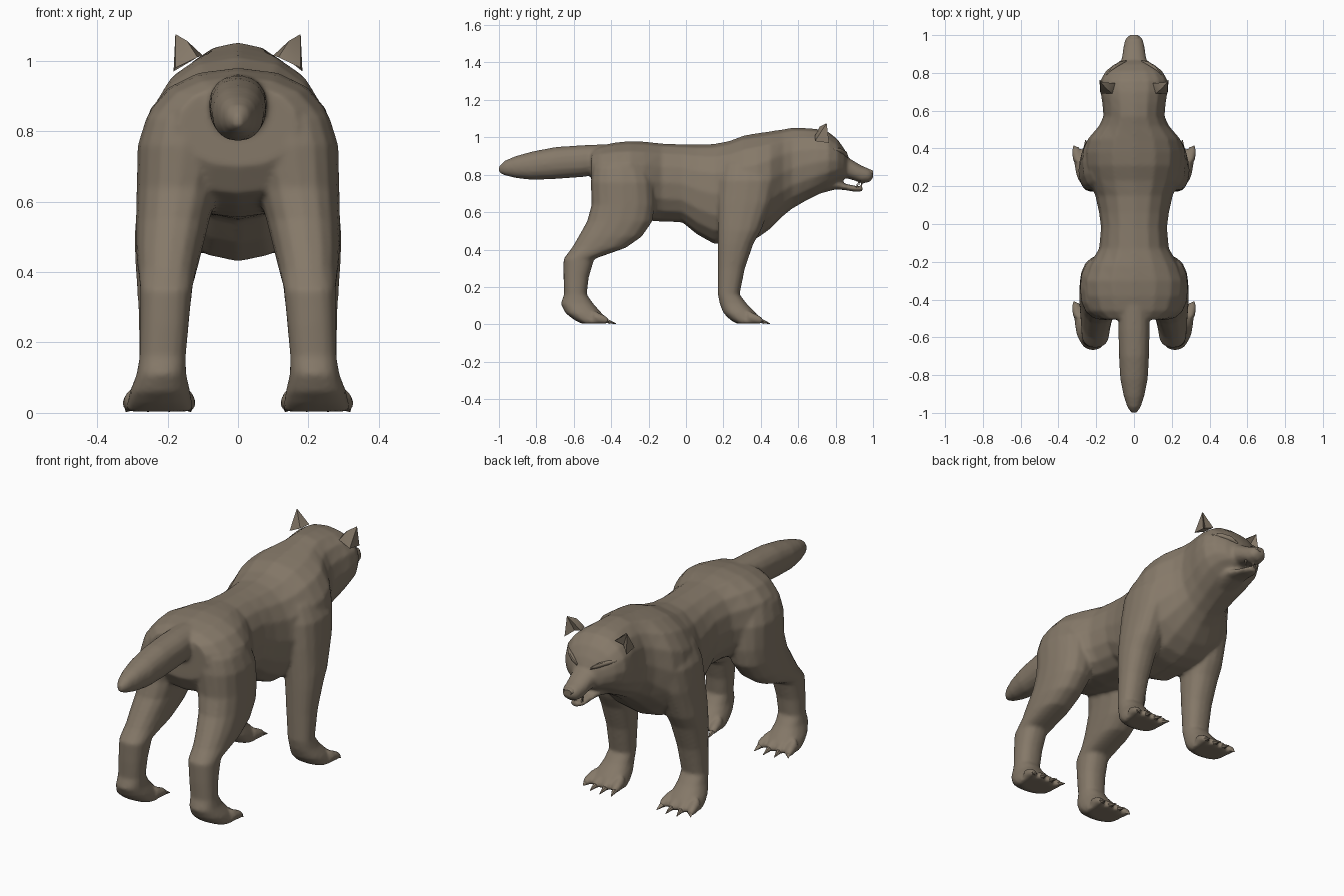
import bpy, bmesh, math
from mathutils import Vector

fur = bpy.data.materials.new("brown_grey_fur")
fur.diffuse_color = (0.235, 0.19, 0.14, 1)


def loft(bm, rings, n=16):
    """Skin a list of rings (each a list of points) and cap both ends."""
    loops = [[bm.verts.new(p) for p in r] for r in rings]
    for a, b in zip(loops, loops[1:]):
        for i in range(n):
            j = (i + 1) % n
            bm.faces.new((a[i], a[j], b[j], b[i]))
    bm.faces.new(loops[0][::-1])
    bm.faces.new(loops[-1])


def oval(n, power):
    """Unit superellipse points."""
    for i in range(n):
        t = 2 * math.pi * i / n
        c, s = math.cos(t), math.sin(t)
        yield (math.copysign(abs(c) ** power, c), math.copysign(abs(s) ** power, s))


def along_y(spec, n=16, power=0.9, x=0):
    """Upright rings: y, bottom z, top z, half width."""
    return [[(x + hw * u, y, (zb + zt) / 2 + (zt - zb) / 2 * v) for u, v in oval(n, power)]
            for y, zb, zt, hw in spec]


def along_z(spec, side, n=16, power=0.85):
    """Level rings: z, back y, front y, inner x, outer x."""
    return [[(side * ((x0 + x1) / 2 + (x1 - x0) / 2 * u), (y0 + y1) / 2 + (y1 - y0) / 2 * v, z)
             for u, v in oval(n, power)] for z, y0, y1, x0, x1 in spec]


def finish(name, bm, angle=50):
    bmesh.ops.recalc_face_normals(bm, faces=bm.faces)
    me = bpy.data.meshes.new(name)
    bm.to_mesh(me)
    bm.free()
    ob = bpy.data.objects.new(name, me)
    bpy.context.collection.objects.link(ob)
    me.materials.append(fur)
    bpy.ops.object.select_all(action='DESELECT')
    ob.select_set(True)
    bpy.context.view_layer.objects.active = ob
    bpy.ops.object.shade_smooth_by_angle(angle=math.radians(angle))
    return ob


torso = [(-.505, .70, .93, .17), (-.46, .62, .955, .235), (-.38, .59, .972, .265),
         (-.30, .57, .98, .27), (-.22, .555, .977, .24), (-.13, .55, .967, .185),
         (-.02, .545, .963, .175), (.06, .48, .962, .185), (.15, .43, .965, .205),
         (.23, .435, .98, .24), (.31, .44, 1.01, .262), (.38, .46, 1.022, .265),
         (.45, .51, 1.032, .245), (.52, .58, 1.043, .185), (.57, .62, 1.052, .162),
         (.64, .66, 1.05, .168), (.70, .69, 1.045, .178), (.76, .725, 1.03, .178),
         (.81, .76, .99, .15), (.845, .775, .94, .105), (.865, .79, .90, .06)]
tail = [(-.36, .86, .965, .05), (-.46, .80, .962, .08), (-.56, .787, .958, .083),
        (-.70, .777, .948, .08), (-.82, .772, .925, .073), (-.91, .782, .90, .055),
        (-.97, .797, .875, .035), (-1.0, .812, .845, .014)]
muzzle = [(.78, .78, .93, .09), (.84, .785, .905, .075), (.89, .772, .878, .063),
          (.94, .755, .848, .056), (.98, .76, .832, .046), (1.0, .782, .815, .026)]
jaw = [(.72, .70, .80, .08), (.80, .722, .775, .065), (.85, .718, .752, .05),
       (.91, .708, .740, .04), (.945, .712, .737, .022)]
hind_leg = [(.92, -.46, -.24, .04, .19), (.84, -.50, -.20, .03, .26), (.76, -.51, -.17, .03, .285),
            (.64, -.505, -.165, .055, .288), (.55, -.53, -.18, .08, .29), (.47, -.575, -.235, .10, .29),
            (.41, -.61, -.32, .115, .285), (.35, -.655, -.49, .13, .278), (.25, -.655, -.52, .14, .278),
            (.16, -.652, -.53, .148, .28), (.11, -.67, -.495, .147, .288), (.06, -.645, -.45, .135, .308),
            (.025, -.60, -.43, .13, .315), (.004, -.56, -.43, .13, .315)]
front_leg = [(.93, .25, .43, .05, .18), (.85, .19, .47, .06, .235), (.77, .175, .485, .07, .272),
             (.65, .17, .46, .10, .283), (.5, .17, .40, .11, .294), (.43, .17, .36, .12, .292),
             (.3, .17, .315, .135, .283), (.16, .17, .287, .148, .28), (.11, .18, .325, .147, .288),
             (.06, .20, .375, .135, .308), (.025, .235, .395, .13, .315), (.004, .27, .395, .13, .315)]

# Body: torso, head, tail, legs and toes fused into one skin
bm = bmesh.new()
for spec in (torso, tail, muzzle, jaw):
    loft(bm, along_y(spec))
for side in (-1, 1):
    for leg in (hind_leg, front_leg):
        loft(bm, along_z(leg, side))
    for y in (-.43, .395):
        for i in range(4):
            x = .15 + .049 * i
            dx = (i - 1.3) * .007
            loft(bm, [[(side * (x + dx * k + r * u), y + d, h / 2 + .003 + h / 2 * v)
                       for u, v in oval(10, 1)]
                      for k, d, r, h in ((0, -.06, .026, .07), (.7, -.01, .025, .048), (1, .015, .015, .03))], 10)
body = finish("body", bm)
remesh = body.modifiers.new("fuse", 'REMESH')
remesh.mode = 'VOXEL'
remesh.voxel_size = 0.0095
remesh.use_smooth_shade = True
smooth = body.modifiers.new("soften", 'SMOOTH')
smooth.factor = 0.5
smooth.iterations = 5

# Claws: four splayed points on each paw
bm = bmesh.new()
for side in (-1, 1):
    for y in (-.43, .395):
        for i in range(4):
            x = .15 + .049 * i
            dx = (i - 1.3) * .012
            tip = y + (.045, .055, .05, .02)[i]
            loft(bm, [[(side * (cx + r * u), cy, z + h * v) for u, v in oval(6, 1)]
                      for cx, cy, z, r, h in ((x, y - .02, .026, .02, .018),
                                              (x + dx * .6, y + .01, .018, .014, .013),
                                              (x + dx, tip, .004, .002, .002))], 6)
finish("claws", bm)

# Ears: pointed shells with a hollow facing forward
bm = bmesh.new()
for side in (-1, 1):
    def v(x, y, z):
        return bm.verts.new((side * x, y, z))
    tip = v(.178, .752, 1.076)
    inner, outer = v(.10, .745, 1.015), v(.183, .765, .97)
    back_in, back_out = v(.115, .69, 1.01), v(.178, .69, .98)
    hollow = v(.145, .735, 1.0)
    lobe = v(.145, .715, 1.057)
    for f in ((tip, inner, hollow), (tip, hollow, outer), (inner, back_in, lobe), (inner, lobe, tip),
              (back_in, back_out, lobe), (back_out, outer, tip), (back_out, tip, lobe),
              (inner, hollow, outer, back_out, back_in)):
        bm.faces.new(f)
finish("ears", bm, 35)

# Brows: slanted ridges above the eye sockets
bm = bmesh.new()
for side in (-1, 1):
    pts = ((.04, .862, .895, .006), (.075, .848, .915, .014), (.115, .822, .93, .012), (.145, .79, .935, .005))
    loft(bm, [[(side * x, y + r * a, z + r * b) for a, b in oval(8, 1)] for x, y, z, r in pts], 8)
finish("brows", bm)

# Fangs: a pair on each jaw
bm = bmesh.new()
for side in (-1, 1):
    for y, z0, z1, x in ((.925, .768, .742, .036), (.915, .732, .755, .026)):
        loft(bm, [[(side * x + r * a, y + r * b, z) for a, b in oval(6, 1)]
                  for z, r in ((z0, .008), (z1, .001))], 6)
finish("fangs", bm)

# Nose: rounded pad on the muzzle tip
bm = bmesh.new()
loft(bm, along_y([(.965, .795, .83, .028), (.985, .79, .83, .032), (1.0, .797, .822, .022)], 10), 10)
finish("nose", bm)
